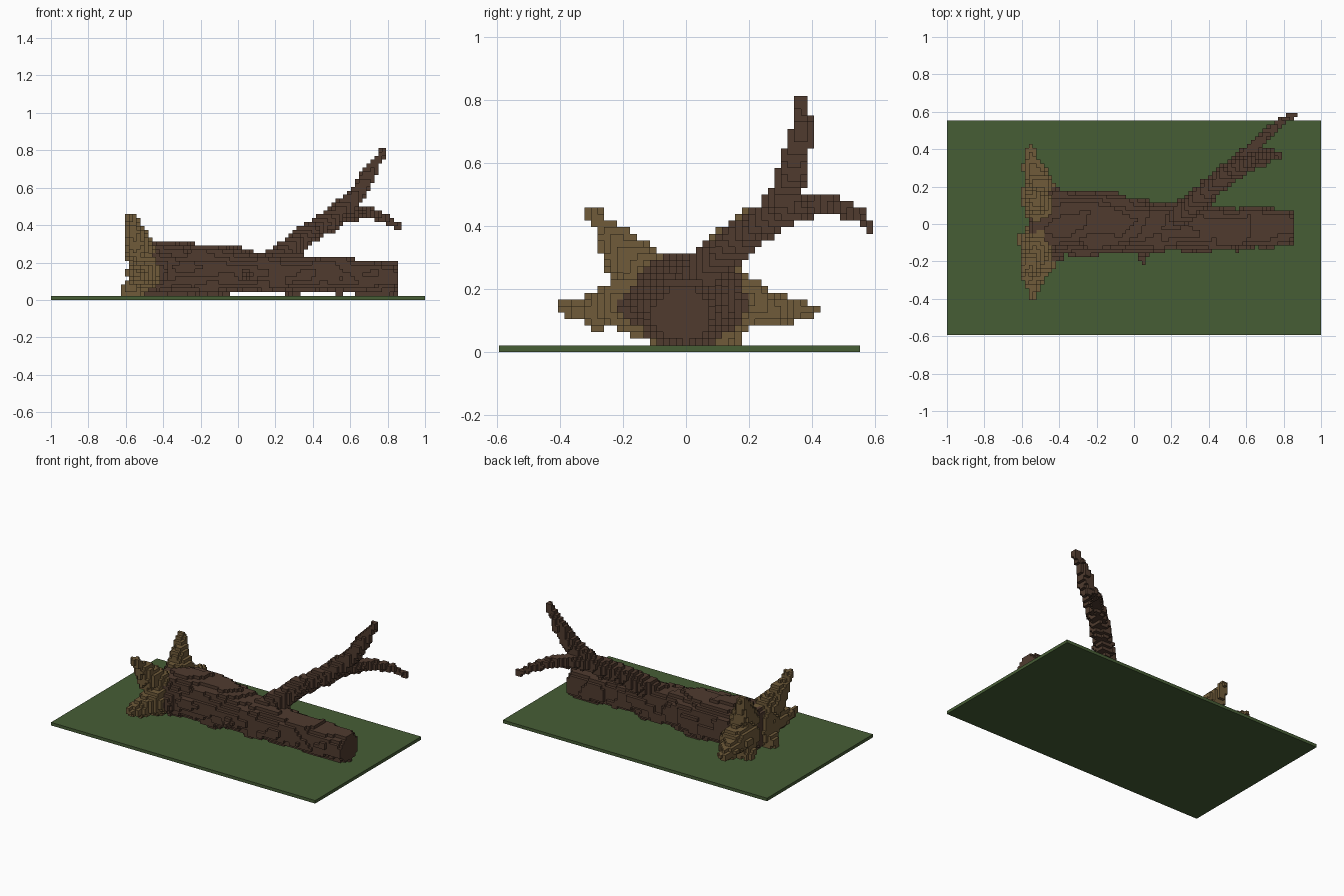
import bpy, bmesh, math
from mathutils import Vector, noise

if "Cube" in bpy.data.objects:
    bpy.data.objects.remove(bpy.data.objects["Cube"])

V = 2 / 96                       # edge length of one small block
ORIGIN = Vector((-1.0, -28.5 * V, 0.0))


def material(name, rgb):
    m = bpy.data.materials.new(name)
    m.diffuse_color = (*rgb, 1)
    m.use_nodes = True
    bsdf = m.node_tree.nodes["Principled BSDF"]
    bsdf.inputs["Base Color"].default_value = (*rgb, 1)
    bsdf.inputs["Roughness"].default_value = 0.9
    return m


grass = material("grass green", (0.062, 0.110, 0.036))
bark = material("dark bark", (0.080, 0.044, 0.028))
root_wood = material("tan root wood", (0.160, 0.105, 0.042))


def limb(path, rough, squash=1.0, x_min=-1.0, x_max=1.0, stretch=(14, 14, 14)):
    """Blocks inside a tapering tube; path points are (x, y, z, radius)."""
    cells = set()
    for a, b in zip(path, path[1:]):
        pa = Vector((a[0], a[1], a[2] * squash))
        d = Vector((b[0], b[1], b[2] * squash)) - pa
        pad = max(a[3], b[3]) + rough + V
        lo = [int((min(a[i], b[i]) - pad - ORIGIN[i]) / V) for i in range(3)]
        hi = [int((max(a[i], b[i]) + pad - ORIGIN[i]) / V) + 1 for i in range(3)]
        for i in range(lo[0], hi[0]):
            for j in range(lo[1], hi[1]):
                for k in range(max(1, lo[2]), hi[2]):
                    c = ORIGIN + V * Vector((i + 0.5, j + 0.5, k + 0.5))
                    if not x_min < c.x < x_max:
                        continue
                    n = noise.noise(Vector([c[m] * stretch[m] for m in range(3)]))
                    p = Vector((c.x, c.y, c.z * squash)) - pa
                    t = min(1, max(0, p.dot(d) / d.length_squared))
                    r = a[3] + (b[3] - a[3]) * t + rough * n
                    if (p - d * t).length < r:
                        cells.add((i, j, k))
    return cells


# Trunk lying along x, with a flare next to the roots and a few stubs
trunk = limb([(-0.54, 0, 0.17, 0.10), (-0.45, 0, 0.165, 0.175), (-0.28, 0.01, 0.167, 0.168),
              (-0.1, 0.005, 0.163, 0.165), (0.08, -0.015, 0.145, 0.135), (0.3, -0.02, 0.14, 0.128),
              (0.55, -0.025, 0.14, 0.115), (0.72, -0.015, 0.125, 0.112), (0.86, -0.01, 0.12, 0.098)],
             0.03, 1.2, x_min=-0.56, x_max=0.855, stretch=(7, 15, 15))
trunk |= limb([(-0.43, -0.15, 0.15, 0.062), (-0.43, 0.13, 0.15, 0.062)], 0.02)
trunk |= limb([(0.05, -0.13, 0.14, 0.04), (0.05, -0.19, 0.13, 0.022)], 0)
trunk |= limb([(0.54, -0.03, 0.07, 0.02), (0.54, -0.03, 0.03, 0.02)], 0)
trunk |= limb([(0.67, -0.01, 0.07, 0.055), (0.8, -0.01, 0.07, 0.055)], 0.01)

# Branch rising from the trunk and forking in two
fork = (0.51, 0.275, 0.44, 0.055)
branch = limb([(0.2, 0.0, 0.2, 0.07), (0.35, 0.14, 0.335, 0.058), fork], 0.012)
branch |= limb([fork, (0.63, 0.33, 0.55, 0.047), (0.70, 0.36, 0.67, 0.04),
                (0.775, 0.372, 0.79, 0.021)], 0.012)
branch |= limb([fork, (0.6, 0.37, 0.465, 0.042), (0.7, 0.47, 0.465, 0.032),
                (0.79, 0.55, 0.435, 0.022), (0.862, 0.583, 0.39, 0.016)], 0.006)

# Roots fanning out from the trunk's base
roots = set()
for path in (
    [(-0.49, -0.07, 0.20, 0.09), (-0.54, -0.17, 0.28, 0.075), (-0.565, -0.24, 0.37, 0.042),
     (-0.58, -0.29, 0.44, 0.028)],
    [(-0.48, 0.07, 0.22, 0.09), (-0.52, 0.11, 0.30, 0.068), (-0.55, 0.16, 0.38, 0.042),
     (-0.555, 0.19, 0.44, 0.025)],
    [(-0.49, -0.08, 0.15, 0.10), (-0.50, -0.2, 0.15, 0.085), (-0.53, -0.3, 0.13, 0.05),
     (-0.55, -0.39, 0.135, 0.02)],
    [(-0.49, 0.08, 0.15, 0.10), (-0.51, 0.2, 0.155, 0.08), (-0.54, 0.3, 0.135, 0.052),
     (-0.555, 0.39, 0.135, 0.024)],
    [(-0.48, 0.07, 0.10, 0.08), (-0.52, 0.11, 0.06, 0.07), (-0.58, 0.14, 0.04, 0.035)],
    [(-0.50, -0.06, 0.11, 0.08), (-0.57, -0.09, 0.06, 0.05), (-0.61, -0.10, 0.04, 0.028)],
):
    roots |= limb(path, 0.018)

# Root wood takes the outer end; bark keeps the rest
roots = {c for c in roots if c not in trunk or
         (ORIGIN.x + V * (c[0] + 0.5) < -0.47 and abs(ORIGIN.y + V * (c[1] + 0.5)) > 0.04)}
trunk -= roots
branch -= trunk
solid = trunk | branch | roots

# The two axes spanning each block side, ordered so the normals face outward
SIDES = [(axis, sign) for axis in range(3) for sign in (0, 1)]


def block_object(name, cells, mat):
    """Mesh of the exposed block sides only."""
    bm = bmesh.new()
    verts = {}

    def corner(p):
        if p not in verts:
            verts[p] = bm.verts.new(ORIGIN + V * Vector(p))
        return verts[p]

    for c in sorted(cells):
        for axis, sign in SIDES:
            near = list(c)
            near[axis] += 2 * sign - 1
            if tuple(near) in solid or near[2] < 1:
                continue
            u, w = (axis + 1) % 3, (axis + 2) % 3
            ring = []
            for du, dw in ((0, 0), (1, 0), (1, 1), (0, 1)):
                p = list(c)
                p[axis] += sign
                p[u] += du
                p[w] += dw
                ring.append(corner(tuple(p)))
            bm.faces.new(ring if sign else ring[::-1])
    me = bpy.data.meshes.new(name)
    bm.to_mesh(me)
    bm.free()
    me.materials.append(mat)
    ob = bpy.data.objects.new(name, me)
    bpy.context.collection.objects.link(ob)


block_object("fallen_trunk", trunk, bark)
block_object("forked_branch", branch, bark)
block_object("roots", roots, root_wood)

# Flat grass slab, one block thick
bpy.ops.mesh.primitive_cube_add(size=1, location=(0, ORIGIN.y + 27.5 * V, V / 2))
slab = bpy.context.object
slab.name = "grass_slab"
slab.scale = (2, 55 * V, V)
bpy.ops.object.transform_apply(location=False, rotation=False, scale=True)
slab.data.materials.append(grass)
